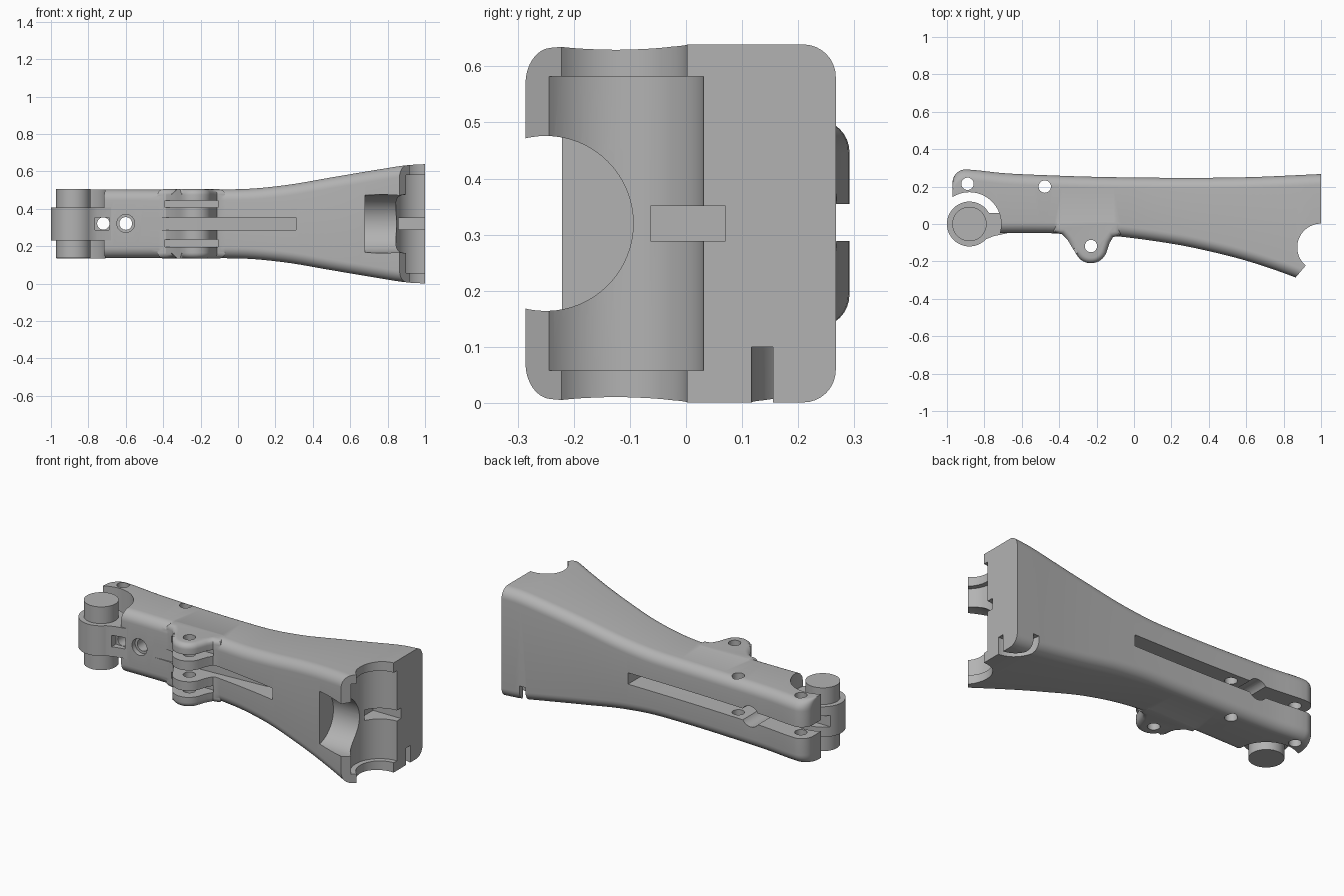
import bpy, bmesh, math
from mathutils import Matrix, Vector

cube = bpy.data.objects.get("Cube")
if cube:
    bpy.data.objects.remove(cube, do_unlink=True)

MID = 0.32  # height of the horizontal symmetry plane

grey = bpy.data.materials.new("plain grey")
grey.use_nodes = True
grey.diffuse_color = (0.45, 0.45, 0.45, 1)
grey.node_tree.nodes["Principled BSDF"].inputs["Base Color"].default_value = grey.diffuse_color


def finish(bm, name):
    bmesh.ops.recalc_face_normals(bm, faces=bm.faces)
    mesh = bpy.data.meshes.new(name)
    bm.to_mesh(mesh)
    bm.free()
    mesh.materials.append(grey)
    ob = bpy.data.objects.new(name, mesh)
    bpy.context.collection.objects.link(ob)
    return ob


def box(x0, x1, y0, y1, z0, z1):
    bm = bmesh.new()
    bmesh.ops.create_cube(bm, size=1)
    for v in bm.verts:
        v.co = ((x0 + x1) / 2 + v.co.x * (x1 - x0),
                (y0 + y1) / 2 + v.co.y * (y1 - y0),
                (z0 + z1) / 2 + v.co.z * (z1 - z0))
    return finish(bm, "box_helper")


def rod(start, end, radius, sides=48):
    a, b = Vector(start), Vector(end)
    turn = (b - a).to_track_quat('Z', 'Y').to_matrix().to_4x4()
    bm = bmesh.new()
    bmesh.ops.create_cone(bm, cap_ends=True, segments=sides, radius1=radius, radius2=radius,
                          depth=(b - a).length, matrix=Matrix.Translation((a + b) / 2) @ turn)
    return finish(bm, "rod_helper")


def prism(points, z0, z1, bevel=0):
    bm = bmesh.new()
    face = bm.faces.new([bm.verts.new((x, y, z0)) for x, y in points])
    top = bmesh.ops.extrude_face_region(bm, geom=[face])["geom"]
    for v in top:
        if isinstance(v, bmesh.types.BMVert):
            v.co.z = z1
    if bevel:
        rims = [e for e in bm.edges if abs(e.verts[0].co.z - e.verts[1].co.z) < 1e-5]
        bmesh.ops.bevel(bm, geom=rims, offset=bevel, segments=6, profile=0.5, affect='EDGES')
    return finish(bm, "prism_helper")


def combine(target, tool, operation):
    mod = target.modifiers.new("combine", 'BOOLEAN')
    mod.operation, mod.solver, mod.object = operation, 'EXACT', tool
    bpy.context.view_layer.objects.active = target
    bpy.ops.object.modifier_apply(modifier=mod.name)
    bpy.data.objects.remove(tool, do_unlink=True)


def curve(points, x):
    # smooth interpolation through (x, value) points
    n = len(points)
    slope = [(points[min(i + 1, n - 1)][1] - points[max(i - 1, 0)][1]) /
             (points[min(i + 1, n - 1)][0] - points[max(i - 1, 0)][0]) for i in range(n)]
    for i in range(n - 1):
        (xa, a), (xb, b) = points[i], points[i + 1]
        if x <= xb:
            h = xb - xa
            t = (x - xa) / h
            return ((1 + 2 * t) * (1 - t) ** 2 * a + t * (1 - t) ** 2 * h * slope[i]
                    + t * t * (3 - 2 * t) * b + t * t * (t - 1) * h * slope[i + 1])
    return points[-1][1]


# Main body: rounded rectangles lofted along x
BACK = [(-0.97, 0.292), (-0.87, 0.29), (-0.7, 0.272), (-0.5, 0.262), (-0.2, 0.252),
        (0.2, 0.247), (0.6, 0.25), (1, 0.267)]
FRONT = [(-0.97, -0.05), (-0.4, -0.05), (-0.11, -0.064), (0.2, -0.105), (0.4, -0.145),
         (0.6, -0.196), (0.8, -0.262), (1, -0.34)]
HALF = [(-0.97, 0.185), (0, 0.185), (0.25, 0.206), (0.5, 0.248), (0.75, 0.29),
        (0.9, 0.313), (1, 0.319)]
CORNER = 0.07


def section(x):
    y0, y1, half = curve(FRONT, x), curve(BACK, x), curve(HALF, x)
    if x < -0.9:
        y1 -= CORNER - math.sqrt(max(0, CORNER ** 2 - (x + 0.9) ** 2))
    r = 0.058
    pts = []
    for k, (sy, sz) in enumerate([(1, 1), (-1, 1), (-1, -1), (1, -1)]):
        cy = y1 - r if sy > 0 else y0 + r
        for j in range(9):
            a = math.pi / 2 * (k + j / 8)
            pts.append((x, cy + r * math.cos(a), MID + sz * (half - r) + r * math.sin(a)))
    return pts


stations = [-0.9 - CORNER * math.cos(math.pi / 2 * i / 10) for i in range(10)]
stations += [-0.9 + 1.9 * i / 48 for i in range(49)]
bm = bmesh.new()
rings = [[bm.verts.new(p) for p in section(x)] for x in stations]
count = len(rings[0])
for a, b in zip(rings, rings[1:]):
    for i in range(count):
        j = (i + 1) % count
        bm.faces.new((a[i], a[j], b[j], b[i]))
bm.faces.new(rings[0])
bm.faces.new(rings[-1])
body = finish(bm, "arm_body")

# Bolt lug on the front
lug = [(-0.43, 0.03), (-0.43, -0.045), (-0.385, -0.055), (-0.355, -0.085), (-0.325, -0.135)]
lug += [(-0.23 + 0.088 * math.cos(math.radians(a)), -0.122 + 0.088 * math.sin(math.radians(a)))
        for a in range(205, 340, 12)]
lug += [(-0.13, -0.1), (-0.112, -0.07), (-0.07, -0.06), (-0.07, 0.03)]
combine(body, prism(lug, MID - 0.185, MID + 0.185, 0.03), 'UNION')

# Round clearance, barrel, pin and web at the pivot end
PX = -0.88
combine(body, rod((PX, 0, -1), (PX, 0, 2), 0.17, 64), 'DIFFERENCE')
web = [(-0.85, -0.114), (-0.8, -0.085), (-0.75, -0.065), (-0.68, -0.05), (-0.68, 0.06), (-0.85, 0.06)]
combine(body, prism(web, 0.232, 0.408), 'UNION')
combine(body, rod((PX, 0, 0.232), (PX, 0, 0.408), 0.12, 64), 'UNION')
combine(body, rod((PX, 0, 0.137), (PX, 0, 0.505), 0.092, 64), 'UNION')

# Clamp end: angled tip, stepped upright seat and lengthwise bore
tip = [(0.835, -0.32), (0.92, -0.22), (1, -0.125), (1.1, -0.125), (1.1, -0.5), (0.835, -0.5)]
cutters = [
    prism(tip, -0.5, 1),
    rod((1, -0.125, -0.5), (1, -0.125, 1), 0.127, 64),
    rod((1, -0.125, 0.058), (1, -0.125, 0.582), 0.156, 64),
    rod((0.68, -0.25, MID), (1.2, -0.25, MID), 0.156, 64),
    box(0.82, 1.1, -0.063, 0.07, 0.289, 0.351),
]

# Hooked groove under the back corner
arc = [math.radians(175 + 100 * i / 16) for i in range(17)]
hook = [(1 + r * math.cos(a), 0.267 + r * math.sin(a))
        for r, path in ((0.15, arc), (0.112, arc[::-1])) for a in path]
cutters += [prism(hook, -0.1, 0.1)]

# Gaps between the lug plates
for z0, z1 in ((0.197, 0.235), (0.288, 0.354), (0.408, 0.445)):
    cutters.append(box(-0.39, -0.108, -0.4, -0.045, z0, z1))

# Long slots: tapered on the front, deep on the back, recess by the barrel
cutters += [
    prism([(-0.53, -0.05), (0.27, 0.0), (0.31, -0.02), (0.31, -0.3), (-0.53, -0.3)], 0.288, 0.354),
    box(-1.1, 0.2, 0.07, 0.5, 0.289, 0.355),
    box(-0.765, -0.69, -0.2, -0.03, 0.288, 0.354),
]

# Upright bolt holes and crosswise bores
for x, y in ((-0.89, 0.215), (-0.477, 0.2), (-0.23, -0.118)):
    cutters.append(rod((x, y, -0.2), (x, y, 1), 0.033, 32))
cutters += [
    rod((-0.72, -0.4, 0.322), (-0.72, 0.2, 0.322), 0.033, 32),
    rod((-0.6, -0.4, 0.322), (-0.6, 0.4, 0.322), 0.034, 32),
    rod((-0.6, -0.4, 0.322), (-0.6, -0.02, 0.322), 0.048, 32),
    rod((-0.6, 0.08, 0.322), (-0.6, 0.4, 0.322), 0.06, 32),
]
for cutter in cutters:
    combine(body, cutter, 'DIFFERENCE')

bpy.ops.object.select_all(action='DESELECT')
body.select_set(True)
bpy.context.view_layer.objects.active = body
bpy.ops.object.shade_smooth_by_angle(angle=math.radians(30))
